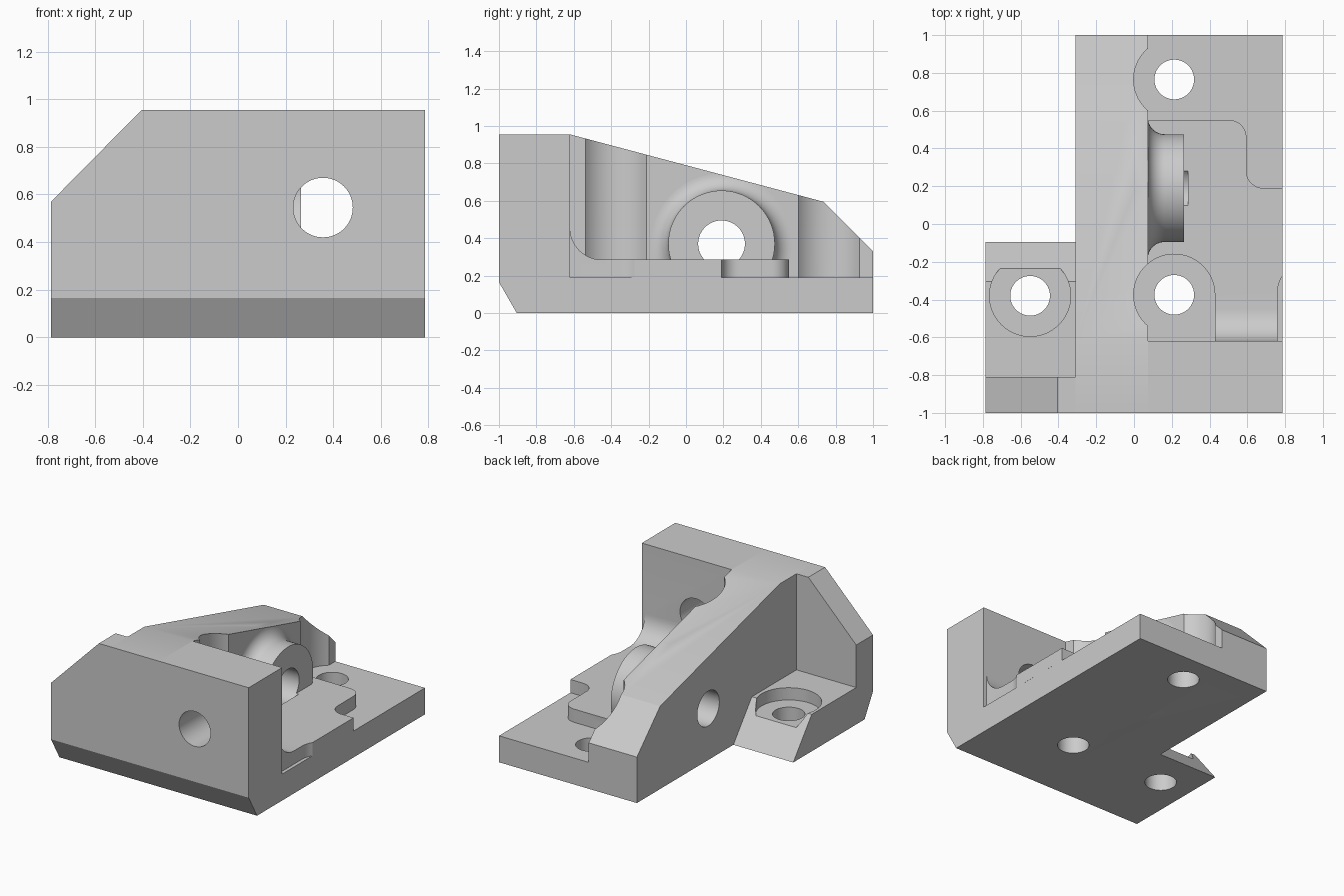
import bpy, bmesh
from math import cos, sin, radians
from mathutils import Vector

cube = bpy.data.objects.get("Cube")
if cube:
    bpy.data.objects.remove(cube, do_unlink=True)

grey = bpy.data.materials.new("plain grey")
grey.use_nodes = True
tone = (0.6, 0.6, 0.6, 1)
grey.diffuse_color = tone
grey.node_tree.nodes["Principled BSDF"].inputs["Base Color"].default_value = tone


def arc(cx, cy, r, a0, a1, n=12):
    angles = [radians(a0 + (a1 - a0) * i / n) for i in range(n + 1)]
    return [(cx + r * cos(a), cy + r * sin(a)) for a in angles]


def circle(cx, cy, r, n=64):
    return arc(cx, cy, r, 0, 360, n)[:-1]


def finish(name, bm):
    bmesh.ops.recalc_face_normals(bm, faces=bm.faces)
    mesh = bpy.data.meshes.new(name)
    bm.to_mesh(mesh)
    bm.free()
    mesh.materials.append(grey)
    ob = bpy.data.objects.new(name, mesh)
    bpy.context.collection.objects.link(ob)
    return ob


def prism(name, pts, axis, lo, hi):
    """Extrude a 2D outline along an axis: x takes (y, z), y (x, z), z (x, y)."""
    place = {"x": lambda p: (lo, *p),
             "y": lambda p: (p[0], lo, p[1]),
             "z": lambda p: (*p, lo)}[axis]
    bm = bmesh.new()
    face = bm.faces.new([bm.verts.new(place(p)) for p in pts])
    ext = bmesh.ops.extrude_face_region(bm, geom=[face])
    step = Vector([(hi - lo) * (axis == a) for a in "xyz"])
    verts = [g for g in ext["geom"] if isinstance(g, bmesh.types.BMVert)]
    bmesh.ops.translate(bm, verts=verts, vec=step)
    return finish(name, bm)


def lathe_x(name, profile, cy, cz, n=64):
    """Spin (x, radius) points about an axis parallel to x."""
    bm = bmesh.new()
    rings = [[bm.verts.new((x, y, z)) for y, z in circle(cy, cz, r, n)]
             for x, r in profile]
    for a, b in zip(rings, rings[1:]):
        for i in range(n):
            j = (i + 1) % n
            bm.faces.new((a[i], a[j], b[j], b[i]))
    bm.faces.new(rings[0])
    bm.faces.new(rings[-1])
    return finish(name, bm)


def combine(target, tool, operation):
    mod = target.modifiers.new(operation, "BOOLEAN")
    mod.operation, mod.solver, mod.object = operation, "EXACT", tool
    deps = bpy.context.evaluated_depsgraph_get()
    mesh = bpy.data.meshes.new_from_object(target.evaluated_get(deps))
    target.modifiers.clear()
    target.data = mesh
    bpy.data.objects.remove(tool, do_unlink=True)


bolt_x, front_y, back_y = 0.213, -0.375, 0.765
ear_bolt = (-0.55, -0.38)
rib_x, head_r = 0.073, 0.215
wall_front = [(-0.905, 0), (-1, 0.165), (-1, 0.955)]

# Sloping rib with its slice of the front wall, scooped for the screw heads
rib_side = wall_front + [(-0.62, 0.955), (0.735, 0.595), (1, 0.33), (1, 0)]
body = prism("bracket_body", rib_side, "x", -0.31, rib_x)
for y in (front_y, back_y):
    combine(body, prism("scoop", circle(bolt_x, y, head_r), "z", 0.19, 1.2), "DIFFERENCE")

# Side ear with thinner wall, chamfered corner and counterbore
ear_side = wall_front + [(-0.81, 0.955), (-0.81, 0.265), (-0.305, 0.265), (-0.095, 0)]
ear = prism("ear", ear_side, "x", -0.785, -0.31)
corner = [(-0.885, 0.469), (-0.305, 1.056), (-0.885, 1.056)]
combine(ear, prism("corner_cut", corner, "y", -1.1, -0.7), "DIFFERENCE")
combine(ear, prism("counterbore", circle(*ear_bolt, head_r), "z", 0.177, 0.5), "DIFFERENCE")
combine(body, ear, "UNION")

# Base plate with wall
plate_side = wall_front + [(-0.62, 0.955), (-0.62, 0.19), (1, 0.19), (1, 0)]
combine(body, prism("base_plate", plate_side, "x", rib_x, 0.785), "UNION")

# Flared boss, trimmed to the rib slope
flare = arc(rib_x + 0.09, 0.375, 0.09, 180, 270)
boss = lathe_x("boss", [(0, 0.375)] + flare + [(0.265, 0.285)], 0.19, 0.37)
combine(boss, prism("rib_trim", rib_side, "x", -0.1, 0.5), "INTERSECT")
combine(body, boss, "UNION")

# Raised pad with rounded corners, leaving room for the front screw head
slot_x = bolt_x + head_r
pad = ([(slot_x, -0.65), (0.76, -0.65)] + arc(0.91, -0.36, 0.15, 180, 146, 6)
       + [(0.785, 0.19)] + arc(0.685, 0.28, 0.09, 270, 180)
       + arc(0.505, 0.46, 0.09, 0, 90) + [(0.03, 0.55), (0.03, -0.1)]
       + arc(bolt_x, front_y, head_r, 130, 0, 24))
combine(body, prism("raised_pad", pad, "z", 0.19, 0.285), "UNION")

# Hollow fillet between pad and wall
cove = [(-0.65, 0.285)] + arc(-0.45, 0.455, 0.17, 270, 180) + [(-0.65, 0.455)]
combine(body, prism("pad_fillet", cove, "x", slot_x, 0.76), "UNION")

# Screw holes, shaft bore and wall hole
for x, y in ((bolt_x, front_y), (bolt_x, back_y), ear_bolt):
    combine(body, prism("screw_hole", circle(x, y, 0.105), "z", -0.1, 0.4), "DIFFERENCE")
combine(body, prism("shaft_bore", circle(0.19, 0.37, 0.125), "x", -0.5, 0.285), "DIFFERENCE")
combine(body, prism("wall_hole", circle(0.357, 0.545, 0.125), "y", -1.2, -0.5), "DIFFERENCE")

# Smooth curved faces, keep edges crisp
bpy.ops.object.select_all(action="DESELECT")
body.select_set(True)
bpy.context.view_layer.objects.active = body
bpy.ops.object.shade_smooth_by_angle(angle=radians(25))
